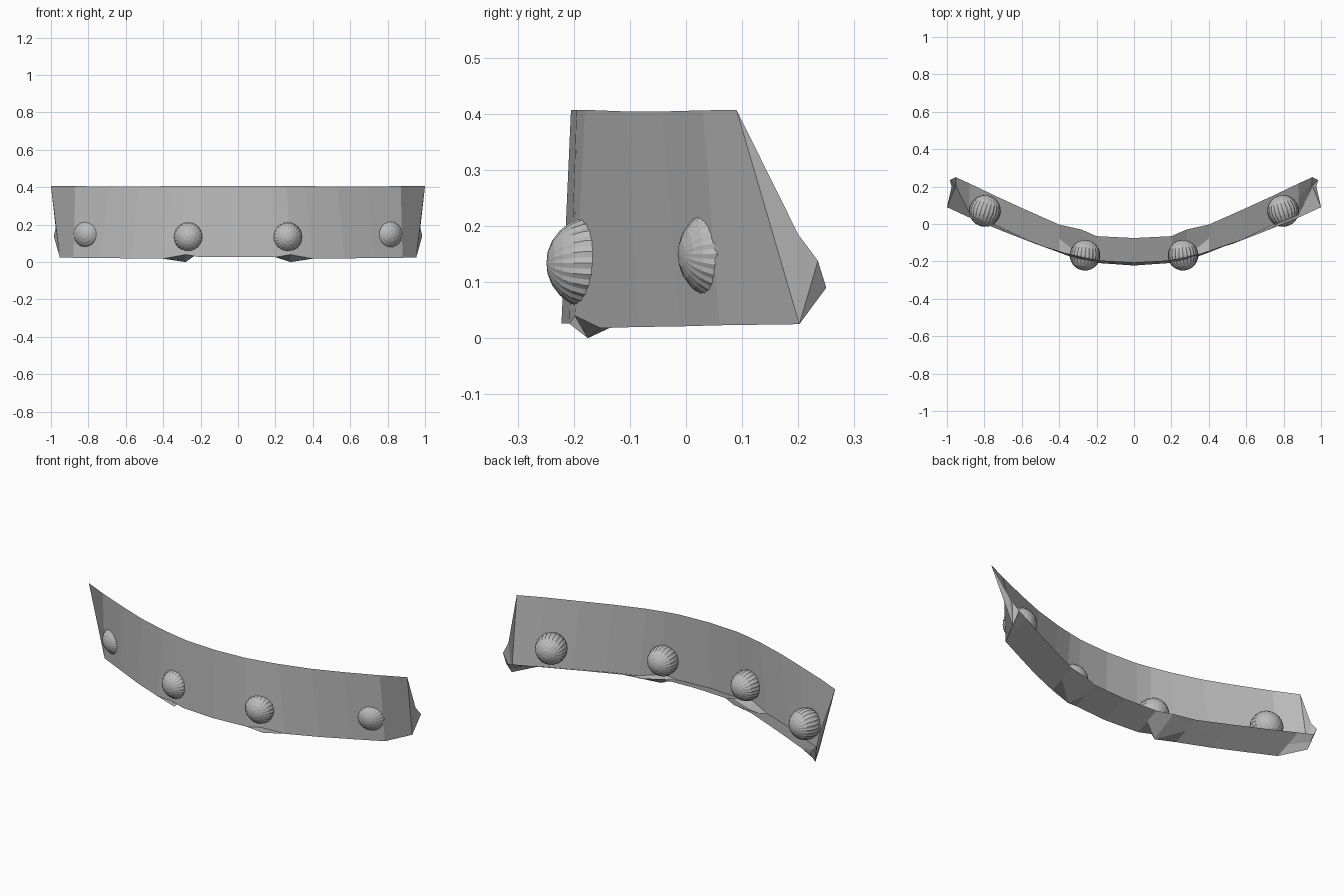
import bpy, bmesh, math
from mathutils import Vector

if "Cube" in bpy.data.objects:
    bpy.data.objects.remove(bpy.data.objects["Cube"])

grey = bpy.data.materials.new("grey")
grey.diffuse_color = (0.5, 0.5, 0.5, 1)
grey.use_nodes = True
grey.node_tree.nodes["Principled BSDF"].inputs["Base Color"].default_value = grey.diffuse_color


def finish(bm, name):
    mesh = bpy.data.meshes.new(name)
    bm.to_mesh(mesh)
    bm.free()
    mesh.materials.append(grey)
    ob = bpy.data.objects.new(name, mesh)
    bpy.context.collection.objects.link(ob)
    return ob


def mirrored(rows):
    # half profile from the centre out to +x, reflected to a full one
    return [Vector((-x, y, z)) for x, y, z in rows[:0:-1]] + [Vector(r) for r in rows]


def strip(bm, upper, lower):
    a = [bm.verts.new(p) for p in upper]
    b = [bm.verts.new(p) for p in lower]
    for i in range(len(a) - 1):
        bm.faces.new((a[i], b[i], b[i + 1], a[i + 1]))


# Matching half profiles of the curved band, centre to end
top = [(0, -.205, .407), (.18, -.195, .407), (.26, -.18, .407), (.36, -.157, .406),
       (.53, -.105, .404), (.69, -.043, .404), (.87, .03, .406), (1, .09, .407)]
bottom = [(0, -.222, .026), (.2, -.208, .026), (.28, -.198, .04), (.4, -.152, .018),
          (.57, -.085, .02), (.73, -.01, .021), (.88, .06, .023), (.953, .202, .025)]
rear = [(0, -.075, .085), (.2, -.065, .085), (.28, -.03, .08), (.4, -.003, .08),
        (.57, .072, .083), (.73, .145, .085), (.88, .217, .088), (.953, .25, .09)]
middle = [tuple((a + b) / 2 for a, b in zip(p, q)) for p, q in zip(bottom, rear)]
middle[2] = (.28, -.175, 0)   # small downward dent below each inner stud

# Front wall
bm = bmesh.new()
strip(bm, mirrored(top), mirrored(bottom))
finish(bm, "front_wall")

# Lip turned back under the wall
bm = bmesh.new()
strip(bm, mirrored(bottom), mirrored(middle))
strip(bm, mirrored(middle), mirrored(rear))
bmesh.ops.remove_doubles(bm, verts=bm.verts, dist=1e-5)
finish(bm, "lower_lip")

# End plates closing the band
end = [(1, .09, .407), (.975, .2, .185), (.985, .235, .138), (.953, .25, .09), (.953, .202, .025)]
for side, label in ((-1, "left"), (1, "right")):
    bm = bmesh.new()
    v = [bm.verts.new((x * side, y, z)) for x, y, z in end]
    for i in range(1, 4):
        tri = (v[4], v[i - 1], v[i])
        bm.faces.new(tri if side < 0 else tri[::-1])
    finish(bm, label + "_end_plate")


# Ribbed round studs set halfway into the wall
def stud(name, centre, axis, r):
    bm = bmesh.new()
    bmesh.ops.create_uvsphere(bm, u_segments=48, v_segments=12, radius=r)
    for v in bm.verts:
        seg = round(math.atan2(v.co.y, v.co.x) / (2 * math.pi / 48))
        if seg % 2:
            v.co.x *= .965
            v.co.y *= .965
    rot = Vector(axis).to_track_quat('Z', 'Y').to_matrix().to_4x4()
    bm.transform(rot)
    bmesh.ops.translate(bm, verts=bm.verts, vec=centre)
    finish(bm, name)


for s, label in ((-1, "left"), (1, "right")):
    stud(label + "_inner_stud", (.262 * s, -.167, .134), (.1 * s, -1, 0), .082)
    stud(label + "_outer_stud", (.797 * s, .07, .15), (.3 * s, -.95, 0), .085)
